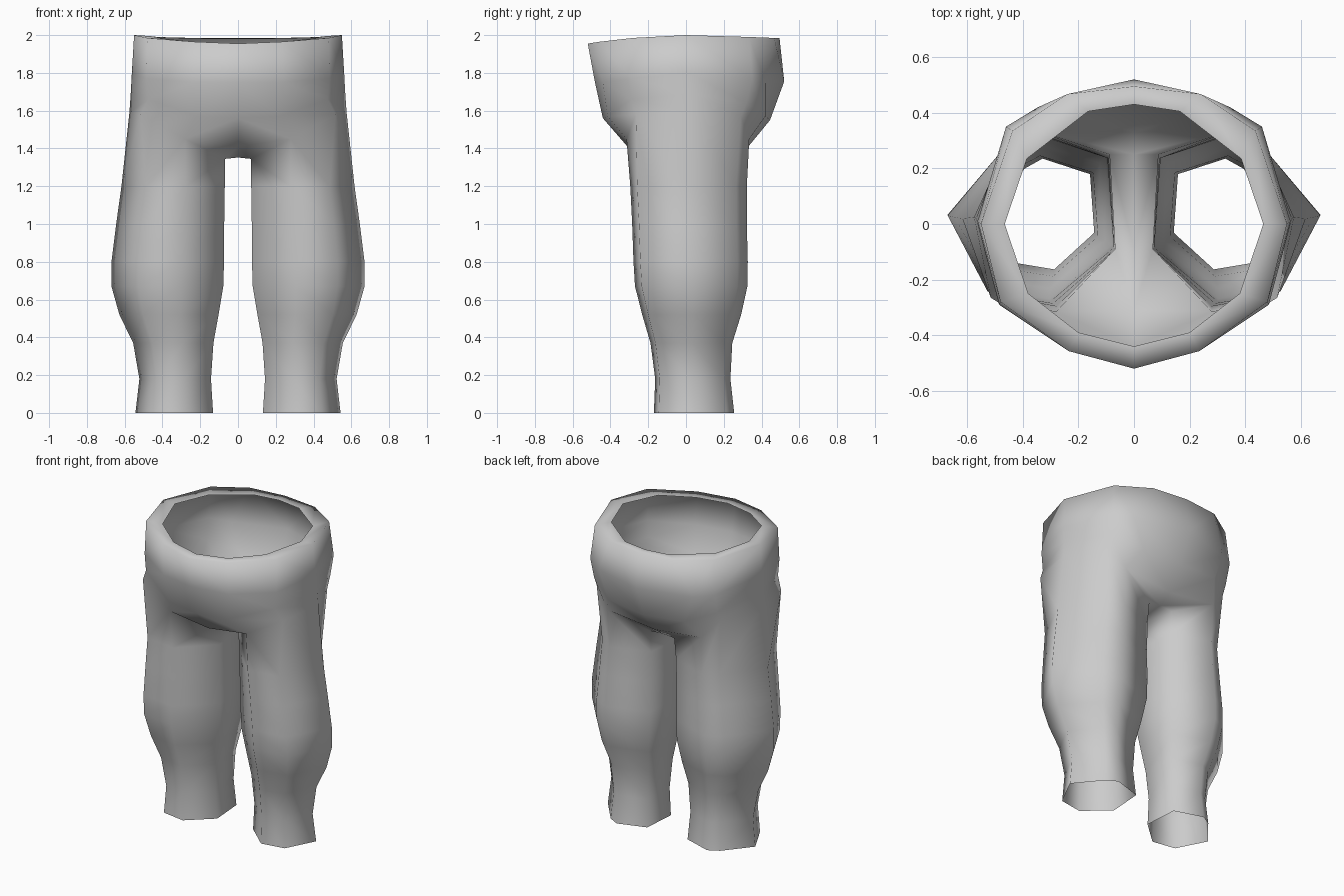
import bpy, bmesh

if "Cube" in bpy.data.objects:
    bpy.data.objects.remove(bpy.data.objects["Cube"])

cloth = bpy.data.materials.new("light grey cloth")
cloth.diffuse_color = (0.6, 0.6, 0.6, 1)
cloth.use_nodes = True
cloth.node_tree.nodes["Principled BSDF"].inputs["Base Color"].default_value = cloth.diffuse_color

# Half rings of the hips, from front centre round the side to back centre
HIPS = [
    # inner edge of the waist rim
    [(0, -.44, 1.955), (.20, -.39, 1.96), (.38, -.25, 1.98), (.465, 0, 1.995),
     (.385, .235, 1.985), (.165, .405, 1.98), (0, .43, 1.98)],
    # outer edge of the waist rim
    [(0, -.52, 1.955), (.235, -.457, 1.965), (.48, -.28, 1.985), (.55, 0, 2.0),
     (.437, .335, 1.99), (.24, .467, 1.985), (0, .495, 1.985)],
    # widest part of the seat
    [(0, -.482, 1.75), (.24, -.44, 1.75), (.485, -.29, 1.77), (.562, .01, 1.8),
     (.46, .35, 1.77), (.345, .42, 1.75), (0, .52, 1.755)],
    # underside of belly and seat
    [(0, -.44, 1.56), (.22, -.415, 1.57), (.475, -.29, 1.66), (.568, .02, 1.69),
     (.455, .32, 1.64), (.28, .42, 1.57), (0, .445, 1.55)],
    # groin and seat crease
    [(0, -.31, 1.41), (.28, -.315, 1.45), (.515, -.265, 1.58), (.575, .025, 1.59),
     (.455, .29, 1.57), (.345, .335, 1.45), (0, .33, 1.41)],
]

# Leg cross-section in fractions of width and depth:
# front, front outer, outer, back outer, back, inner back, inner front
SECTION = [(.38, 0), (.76, .06), (1, .51), (.66, .91), (.49, 1), (.04, .86), (0, .33)]
# Leg levels: height, inner x, outer x, front y, back y
LEG = [
    (1.20, .070, .617, -.295, .322),
    (1.00, .073, .645, -.285, .322),
    (0.80, .074, .670, -.278, .327),
    (0.67, .078, .670, -.270, .325),
    (0.52, .103, .628, -.232, .292),
    (0.37, .130, .555, -.188, .245),
    (0.18, .143, .522, -.163, .235),
    (0.00, .132, .543, -.170, .255),
]

bm = bmesh.new()


def bridge(a, b, closed=False):
    n = len(a)
    for i in range(n if closed else n - 1):
        j = (i + 1) % n
        bm.faces.new((a[i], a[j], b[j], b[i]))


# Hips and waist rim
rings = [[bm.verts.new(p) for p in ring] for ring in HIPS]
for upper, lower in zip(rings, rings[1:]):
    bridge(upper, lower)
base = rings[-1]

# Crotch strip between the legs
inner_back, inner_front = bm.verts.new((.088, .25, 1.345)), bm.verts.new((.068, -.09, 1.345))
mid_back, mid_front = bm.verts.new((0, .25, 1.352)), bm.verts.new((0, -.09, 1.352))
bridge([base[0], mid_front, mid_back, base[6]],
       [base[1], inner_front, inner_back, base[5]])

# Leg, hanging from the hip opening
previous = base[1:6] + [inner_back, inner_front]
for z, x0, x1, y0, y1 in LEG:
    ring = [bm.verts.new((x0 + u * (x1 - x0), y0 + v * (y1 - y0), z)) for u, v in SECTION]
    bridge(previous, ring, closed=True)
    previous = ring

# Mirror to the other side
bmesh.ops.mirror(bm, geom=bm.verts[:] + bm.edges[:] + bm.faces[:], axis='X', merge_dist=.001)
bmesh.ops.recalc_face_normals(bm, faces=bm.faces[:])
bm.faces.ensure_lookup_table()
# Make the outer thigh face outwards
probe = max(bm.faces, key=lambda f: f.calc_center_median().x)
if probe.normal.x < 0:
    bmesh.ops.reverse_faces(bm, faces=bm.faces[:])
for f in bm.faces:
    f.smooth = True

mesh = bpy.data.meshes.new("trousers")
bm.to_mesh(mesh)
bm.free()
mesh.materials.append(cloth)
trousers = bpy.data.objects.new("trousers", mesh)
bpy.context.collection.objects.link(trousers)
